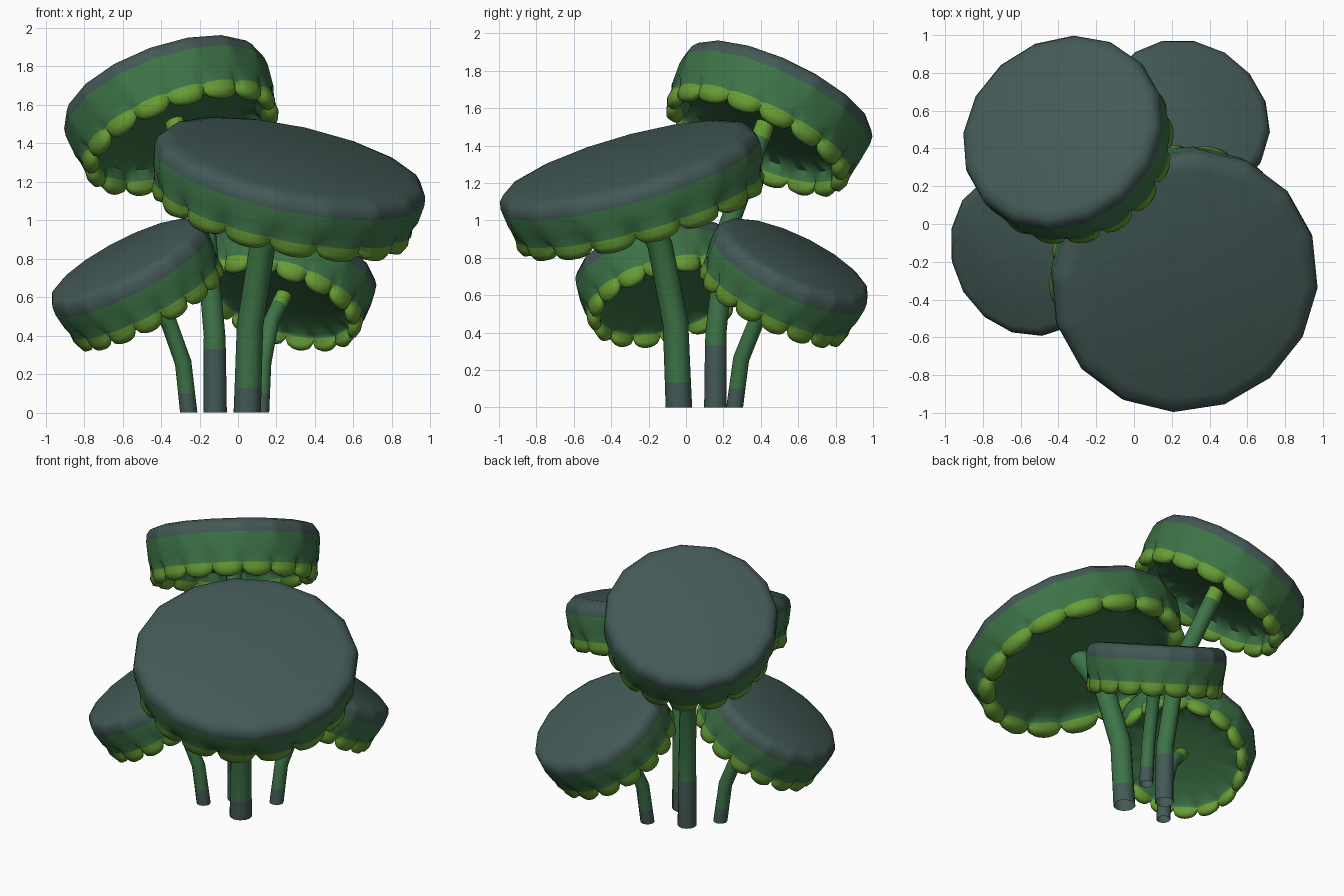
import bpy, bmesh, math
from mathutils import Vector

if "Cube" in bpy.data.objects:
    bpy.data.objects.remove(bpy.data.objects["Cube"])

# Flat colours
def mat(name, rgb):
    m = bpy.data.materials.new(name)
    m.diffuse_color = (*rgb, 1)
    m.use_nodes = True
    m.node_tree.nodes["Principled BSDF"].inputs["Base Color"].default_value = m.diffuse_color
    return m

MATS = [mat("slate", (0.056, 0.1, 0.092)),
        mat("leaf_green", (0.046, 0.172, 0.062)),
        mat("lime", (0.135, 0.335, 0.036))]
SLATE, GREEN, LIME = 0, 1, 2


def finish(bm, name, angle):
    bmesh.ops.recalc_face_normals(bm, faces=bm.faces)
    me = bpy.data.meshes.new(name)
    bm.to_mesh(me)
    bm.free()
    for m in MATS:
        me.materials.append(m)
    ob = bpy.data.objects.new(name, me)
    bpy.context.collection.objects.link(ob)
    bpy.ops.object.select_all(action='DESELECT')
    ob.select_set(True)
    bpy.context.view_layer.objects.active = ob
    bpy.ops.object.shade_smooth_by_angle(angle=math.radians(angle))
    return ob


def skin(bm, rings, mats):
    # join consecutive rings with quads, one colour per band
    n = len(rings[0])
    for a, b, m in zip(rings, rings[1:], mats):
        for i in range(n):
            j = (i + 1) % n
            bm.faces.new((a[i], a[j], b[j], b[i])).material_index = m


SIDES, SUB = 16, 8
PHASE = math.radians(4)


def make_cap(name, centre, R, tilt, azimuth, h):
    # tilted 16-sided cap with scalloped puffs round the open underside
    bm = bmesh.new()
    # radius, depth below the widest ring, puff on radius, puff on depth, band colour after it
    prof = [(0.87, -0.063, 0, 0, SLATE),
            (0.95, -0.047, 0, 0, SLATE),
            (0.99, -0.015, 0, 0, SLATE),
            (1.0, 0.03, 0, 0, GREEN),
            (0.98, h - 0.15, 0, 0, GREEN),
            (0.905, h - 0.088, 0.068, 0, LIME),
            (0.89, h - 0.062, 0.09, 0.015, LIME),
            (0.88, h - 0.05, 0.07, 0.042, LIME),
            (0.87, h - 0.047, 0.02, 0.047, LIME),
            (0.86, h - 0.052, -0.02, 0.036, LIME),
            (0.85, h - 0.07, -0.03, 0.012, GREEN),
            (0.79, 0.193, 0, 0, GREEN),
            (0.62, 0.173, 0, 0, GREEN),
            (0.3, 0.158, 0, 0, GREEN)]
    rings = []
    n = SIDES * SUB
    half = math.pi / SIDES
    for r, d, pr, pd, _ in prof:
        ring = []
        for i in range(n):
            t = 2 * math.pi * i / n + PHASE
            local = (i % SUB) / SUB
            s = math.sqrt(math.sin(math.pi * local))
            poly = math.cos(half) / math.cos((2 * local - 1) * half)
            rad = R * poly * (r + pr * s)
            ring.append(bm.verts.new((rad * math.cos(t), rad * math.sin(t), -d - pd * s)))
        rings.append(ring)
    skin(bm, rings, [p[4] for p in prof])
    bm.faces.new(rings[0]).material_index = SLATE
    bm.faces.new(rings[-1]).material_index = GREEN
    ob = finish(bm, name, 60)
    a, t = math.radians(azimuth), math.radians(tilt)
    normal = Vector((math.sin(t) * math.cos(a), math.sin(t) * math.sin(a), math.cos(t)))
    ob.rotation_euler = (0, t, a)
    ob.location = centre
    return Vector(centre) - normal * 0.15


def make_stem(name, path, tip, r0, r1, dark, tip_colour):
    # bent tube, open at the foot: slate foot, green shaft, coloured tip
    pts = [Vector(p) for p in path]
    f = dark / pts[1].z
    pts.insert(1, pts[0].lerp(pts[1], f))
    back = (pts[-1] - tip).normalized()
    pts += [tip + back * 0.09, tip]
    bm = bmesh.new()
    rings = []
    n = 12
    for k, p in enumerate(pts):
        d = (pts[min(k + 1, len(pts) - 1)] - pts[max(k - 1, 0)]).normalized()
        if k < 2:
            d = Vector((0, 0, 1))
        q = Vector((0, 0, 1)).rotation_difference(d)
        r = r0 + (r1 - r0) * k / (len(pts) - 1)
        rings.append([bm.verts.new(p + q @ Vector((r * math.cos(2 * math.pi * i / n),
                                                   r * math.sin(2 * math.pi * i / n), 0)))
                      for i in range(n)])
    skin(bm, rings, [SLATE] + [GREEN] * (len(pts) - 3) + [tip_colour])
    bm.faces.new(rings[-1]).material_index = tip_colour
    finish(bm, name, 40)


# name, cap centre, cap radius, tilt, azimuth, depth, stem path, foot and tip radius, dark height, tip colour
PLANTS = [
    ("large", (0.274, -0.305, 1.265), 0.72, 19.5, -53, 0.285,
     [(0.048, -0.038, 0), (0.062, -0.056, 0.45), (0.128, -0.14, 0.87)], 0.071, 0.065, 0.13, GREEN),
    ("tall", (-0.38, 0.487, 1.65), 0.557, 31, 128, 0.31,
     [(-0.118, 0.157, 0), (-0.122, 0.16, 0.4), (-0.17, 0.22, 0.95)], 0.06, 0.05, 0.33, LIME),
    ("left_small", (-0.566, -0.153, 0.752), 0.454, 30.5, 207, 0.265,
     [(-0.256, -0.015, 0), (-0.285, -0.03, 0.26), (-0.36, -0.06, 0.47)], 0.045, 0.041, 0.1, LIME),
    ("back_small", (0.285, 0.563, 0.752), 0.454, 30.5, 56, 0.265,
     [(0.117, 0.26, 0), (0.13, 0.295, 0.26), (0.17, 0.38, 0.47)], 0.045, 0.041, 0.1, LIME),
]

for name, c, R, tilt, az, h, path, r0, r1, dark, tip_colour in PLANTS:
    tip = make_cap(name + "_cap", c, R, tilt, az, h)
    make_stem(name + "_stem", path, tip, r0, r1, dark, tip_colour)
